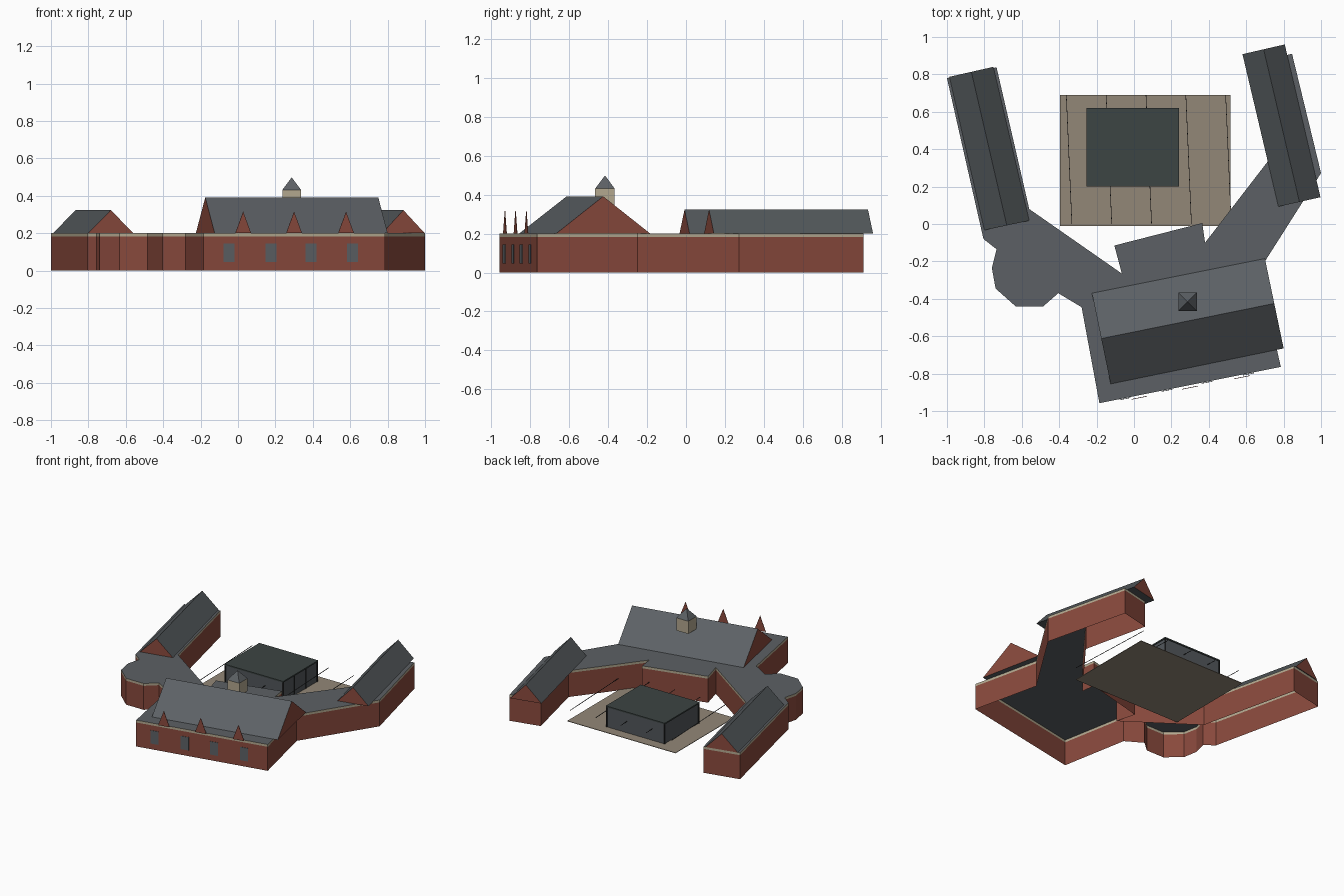
import bpy
import bmesh
from mathutils import Vector

default_cube = bpy.data.objects.get("Cube")
if default_cube:
    bpy.data.objects.remove(default_cube)


def make_material(name, red, green, blue):
    mat = bpy.data.materials.new(name)
    mat.use_nodes = True
    mat.diffuse_color = (red, green, blue, 1)
    shader = next(n for n in mat.node_tree.nodes if n.type == 'BSDF_PRINCIPLED')
    shader.inputs["Base Color"].default_value = (red, green, blue, 1)
    shader.inputs["Roughness"].default_value = 0.8
    return mat


BRICK = make_material("brick red", .25, .067, .046)
SLATE = make_material("slate grey", .107, .118, .129)
DARK_SLATE = make_material("dark slate", .088, .1, .107)
TRIM = make_material("stone trim", .45, .39, .275)
PAVING = make_material("paving", .29, .243, .185)
PAVILION = make_material("pavilion roof", .045, .058, .056)
GLASS = make_material("window grey", .085, .095, .105)
BLACK = make_material("dark metal", .02, .021, .022)


def make_object(name, bm, *materials):
    mesh = bpy.data.meshes.new(name)
    bm.to_mesh(mesh)
    bm.free()
    for mat in materials:
        mesh.materials.append(mat)
    obj = bpy.data.objects.new(name, mesh)
    bpy.context.collection.objects.link(obj)
    return obj


def add_face(bm, points, index=0):
    face = bm.faces.new([bm.verts.new(p) for p in points])
    face.material_index = index
    return face


def box(name, low, high, mat):
    bm = bmesh.new()
    bmesh.ops.create_cube(bm, size=1)
    low, high = Vector(low), Vector(high)
    for v in bm.verts:
        v.co = (low + high) / 2 + v.co * (high - low)
    return make_object(name, bm, mat)


def gable_roof(name, corners, base, height, mat):
    """Corners run front left, front right, back right, back left along the ridge."""
    a, b, c, d = [Vector((x, y, base)) for x, y in corners]
    rise = Vector((0, 0, height))
    front, back = (a + b) / 2 + rise, (c + d) / 2 + rise
    bm = bmesh.new()
    add_face(bm, (b, c, back, front))
    add_face(bm, (d, a, front, back))
    add_face(bm, (a, b, front), 1)
    add_face(bm, (c, d, back), 1)
    add_face(bm, (d, c, b, a))
    bmesh.ops.remove_doubles(bm, verts=bm.verts, dist=1e-5)
    return make_object(name, bm, mat, BRICK)


# Building footprint, anticlockwise from the front left corner
HALL_LEFT = Vector((-.185, -.958, 0))
HALL_RIGHT = Vector((.785, -.764, 0))
footprint = [
    HALL_LEFT.xy, HALL_RIGHT.xy, (.668, -.25), (1, .272),
    (.845, .91), (.62, .858), (.735, .36),              # right wing
    (.38, -.1), (.365, .005), (-.105, -.115), (-.065, -.265),
    (-.56, .08), (-.735, .838), (-1, .78), (-.805, -.08),  # left wing
    (-.735, -.135), (-.76, -.235), (-.74, -.345),
    (-.633, -.44), (-.485, -.44), (-.405, -.37), (-.28, -.445),
]
TRIM_Z, TOP_Z = .182, .2


def wall_band(name, low, high, mat):
    bm = bmesh.new()
    for i, (x, y) in enumerate(footprint):
        u, v = footprint[(i + 1) % len(footprint)]
        add_face(bm, ((x, y, low), (u, v, low), (u, v, high), (x, y, high)))
    bmesh.ops.remove_doubles(bm, verts=bm.verts, dist=1e-5)
    return make_object(name, bm, mat)


wall_band("brick_walls", 0, TRIM_Z, BRICK)
wall_band("stone_cornice", TRIM_Z, TOP_Z, TRIM)
roof = bmesh.new()
add_face(roof, [(x, y, TOP_Z) for x, y in footprint])
roof.normal_update()
bmesh.ops.triangulate(roof, faces=roof.faces)
make_object("flat_roof", roof, SLATE)

# Pitched roofs
PITCH_Z = TOP_Z + .001
gable_roof("hall_roof", [(-.225, -.37), (-.125, -.855), (.8, -.665), (.7, -.185)],
           PITCH_Z, .19, SLATE)
gable_roof("left_wing_roof", [(-.8, -.033), (-.56, .018), (-.752, .84), (-.987, .787)],
           PITCH_Z, .122, DARK_SLATE)
gable_roof("right_wing_roof", [(.772, .093), (.997, .143), (.806, .96), (.58, .908)],
           PITCH_Z, .122, DARK_SLATE)

# Details on the front of the hall
along = (HALL_RIGHT - HALL_LEFT).normalized()
outward = Vector((along.y, -along.x, 0))


def front_plate(name, x, profile, mat, gap):
    start = HALL_LEFT + along * ((x - HALL_LEFT.x) / along.x) + outward * gap
    bm = bmesh.new()
    face = add_face(bm, [start + along * s + Vector((0, 0, z)) for s, z in profile])
    result = bmesh.ops.extrude_face_region(bm, geom=[face])
    moved = [v for v in result["geom"] if isinstance(v, bmesh.types.BMVert)]
    bmesh.ops.translate(bm, verts=moved, vec=outward * .003)
    bmesh.ops.recalc_face_normals(bm, faces=bm.faces)
    return make_object(name, bm, mat)


for x in (.025, .297, .575):
    front_plate("front_dormer", x, [(-.043, TOP_Z), (.043, TOP_Z), (0, .315)], BRICK, .012)
for x in (-.048, .175, .39, .612):
    front_plate("front_window", x,
                [(-.03, .045), (.03, .045), (.03, .145), (-.03, .145)], SLATE, .002)

# Cupola on the hall roof
CX, CY, HALF = .287, -.416, .05
box("cupola_base", (CX - HALF, CY - HALF, .335), (CX + HALF, CY + HALF, .431), TRIM)
spire = bmesh.new()
ring = [Vector((CX + sx * HALF, CY + sy * HALF, .431))
        for sx, sy in ((-1, -1), (1, -1), (1, 1), (-1, 1))]
for i in range(4):
    add_face(spire, (ring[i], ring[(i + 1) % 4], (CX, CY, .498)))
bmesh.ops.remove_doubles(spire, verts=spire.verts, dist=1e-5)
make_object("cupola_roof", spire, SLATE)

# Courtyard with its pavilion
box("courtyard_paving", (-.395, -.01, 0), (.515, .69, .004), PAVING)
X0, X1, Y0, Y1 = -.255, .24, .2, .62
box("pavilion_walls", (X0 + .006, Y0 + .006, .004), (X1 - .006, Y1 - .006, .155), GLASS)
box("pavilion_roof", (X0, Y0, .155), (X1, Y1, .165), PAVILION)
EAST = X1 - .006
posts = [(X0 + .006, Y0 + .006), (X0 + .006, Y1 - .006)]
posts += [(EAST, Y0 + .006 + (Y1 - Y0 - .012) * i / 3) for i in range(4)]
for x, y in posts:
    box("pavilion_post", (x - .004, y - .004, .004), (x + .004, y + .004, .155), BLACK)

# Thin cables strung across the courtyard
for i in range(5):
    x = -.362 + .213 * i
    bm = bmesh.new()
    bmesh.ops.create_cube(bm, size=1)
    for v in bm.verts:
        sx, sy, sz = v.co
        v.co = (x + .015 - .03 * sy + .003 * sx, .345 + .69 * sy, .09 + .003 * sz)
    make_object("courtyard_cable", bm, BLACK)
